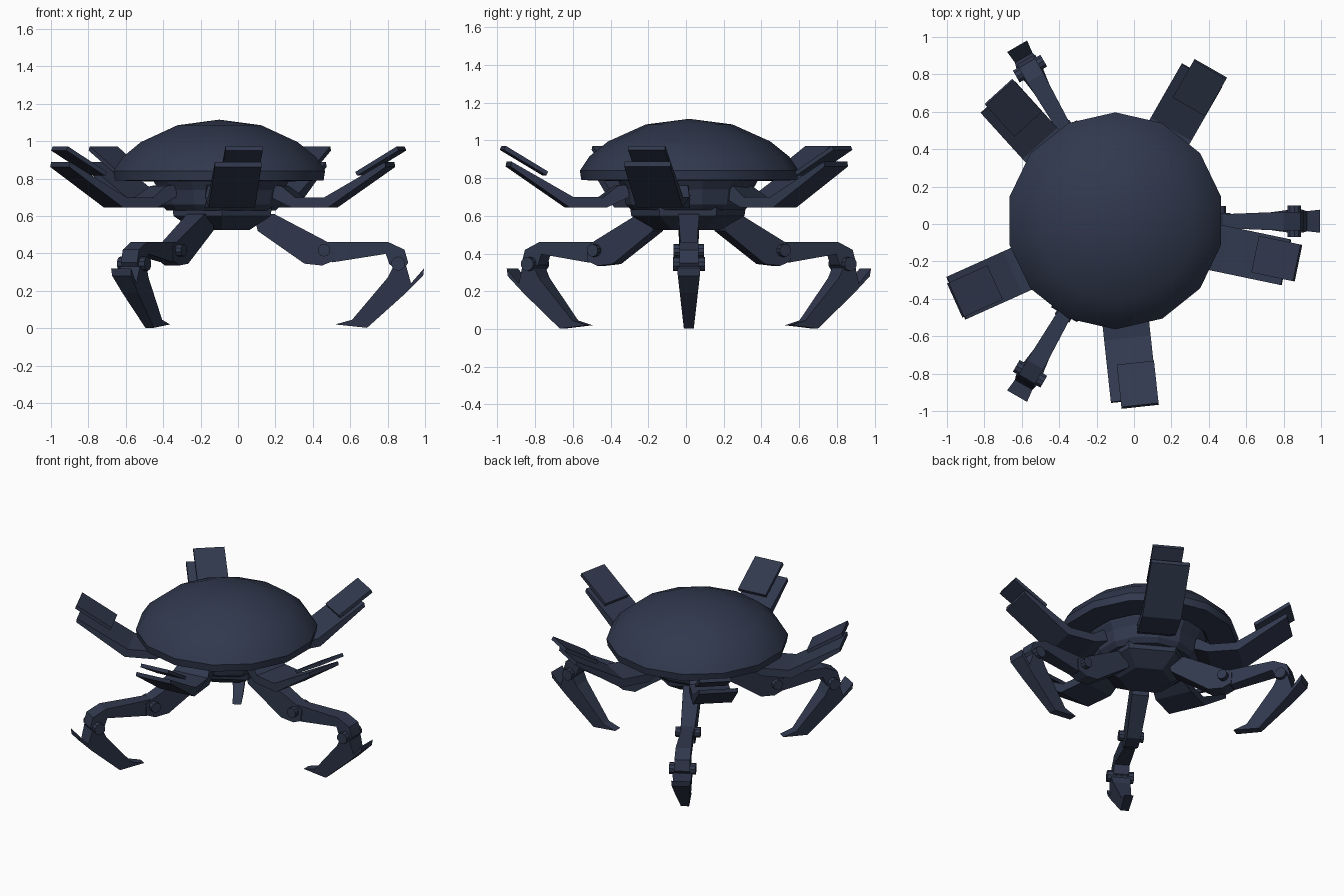
import bpy, bmesh, math
from mathutils import Matrix, Vector

if "Cube" in bpy.data.objects:
    bpy.data.objects.remove(bpy.data.objects["Cube"])

navy = bpy.data.materials.new("dark_navy_metal")
navy.diffuse_color = (0.03, 0.04, 0.075, 1)
navy.use_nodes = True
navy.node_tree.nodes["Principled BSDF"].inputs["Base Color"].default_value = navy.diffuse_color


def finish(bm, name, centre=(0, 0), angle=0, smooth=False):
    """Turn a bmesh into a placed object."""
    bmesh.ops.recalc_face_normals(bm, faces=bm.faces)
    me = bpy.data.meshes.new(name)
    bm.to_mesh(me)
    bm.free()
    me.materials.append(navy)
    ob = bpy.data.objects.new(name, me)
    bpy.context.collection.objects.link(ob)
    ob.location = (centre[0], centre[1], 0)
    ob.rotation_euler.z = math.radians(angle)
    if smooth:
        bpy.ops.object.select_all(action='DESELECT')
        ob.select_set(True)
        bpy.context.view_layer.objects.active = ob
        bpy.ops.object.shade_smooth_by_angle(angle=math.radians(30))
    return ob


def slab(name, profile, half_width, centre, angle):
    """Extrude an (r, z) outline sideways; half_width(r, z) sets the taper."""
    bm = bmesh.new()
    sides = [[bm.verts.new((r, s * half_width(r, z), z)) for r, z in profile] for s in (-1, 1)]
    n = len(profile)
    bm.faces.new(sides[0])
    bm.faces.new(sides[1][::-1])
    for i in range(n):
        j = (i + 1) % n
        bm.faces.new((sides[0][j], sides[0][i], sides[1][i], sides[1][j]))
    return finish(bm, name, centre, angle)


def lathe(name, profile, sides, centre, angle, smooth=False):
    """Revolve an (r, z) line in a few flat sides; r = 0 closes at a pole."""
    bm = bmesh.new()
    rings = []
    for r, z in profile:
        if r == 0:
            rings.append([bm.verts.new((0, 0, z))] * sides)
        else:
            rings.append([bm.verts.new((r * math.cos(2 * math.pi * i / sides),
                                        r * math.sin(2 * math.pi * i / sides), z))
                          for i in range(sides)])
    for a, b in zip(rings, rings[1:]):
        for i in range(sides):
            j = (i + 1) % sides
            corners = list(dict.fromkeys((a[i], a[j], b[j], b[i])))
            bm.faces.new(corners)
    return finish(bm, name, centre, angle, smooth)


def pin(name, r, z, radius, half, centre, angle):
    """Cross pin through a leg joint."""
    bm = bmesh.new()
    m = Matrix.Translation(Vector((r, 0, z))) @ Matrix.Rotation(math.pi / 2, 4, 'X')
    bmesh.ops.create_cone(bm, cap_ends=True, segments=10, radius1=radius,
                          radius2=radius, depth=2 * half, matrix=m)
    return finish(bm, name, centre, angle, True)


# Domed shell with its rim and underside
lathe("dome_shell",
      [(0, 1.115), (.23, 1.085), (.43, .995), (.53, .915), (.58, .84),
       (.572, .79), (.40, .785), (.38, .83), (0, .83)],
      14, (-.10, .017), 90, True)

# Central body under the shell
lathe("body_drum",
      [(0, .83), (.385, .83), (.37, .785), (.345, .74), (.33, .66), (.30, .63), (0, .63)],
      14, (-.09, .01), 90)
lathe("leg_hub",
      [(0, .67), (.31, .67), (.30, .60), (.17, .525), (0, .525)],
      6, (-.085, .01), 30)

# Five bent arms, each with a floating plate above its tip
arm = [(.93, .888), (.935, .862), (.62, .645), (.42, .645), (.30, .70),
       (.28, .77), (.36, .76), (.44, .70), (.60, .70)]
plate = [(.735, .835), (.745, .815), (.972, .95), (.962, .972)]
for k in range(5):
    a = -83.8 + 72 * k
    slab(f"arm_{k + 1}", arm, lambda r, z: .125 if r > .4 else .10, (-.10, -.014), a)
    slab(f"arm_plate_{k + 1}", plate, lambda r, z: .10, (-.072, -.011), a)

# Three jointed legs
thigh = [(.17, .61), (.28, .61), (.55, .468), (.60, .44), (.595, .36),
         (.535, .335), (.44, .345), (.19, .52)]
shin = [(.52, .462), (.885, .462), (.975, .42), (.995, .35), (.965, .305),
        (.895, .34), (.875, .397), (.59, .352), (.52, .39)]
foot = [(.915, .33), (.985, .33), (1.01, .24), (1.08, .32), (1.075, .28), (.985, .19),
        (.775, .002), (.605, .02), (.695, .045), (.885, .27)]
hub = (-.085, .015)
for k in range(3):
    a = 120 * k
    slab(f"thigh_{k + 1}", thigh, lambda r, z: .055 if r < .4 else .045, hub, a)
    slab(f"shin_{k + 1}", shin, lambda r, z: .036 if r < .75 else .05, hub, a)
    slab(f"foot_{k + 1}", foot, lambda r, z: .026 + .115 * min(z, .31), hub, a)
    pin(f"knee_pin_{k + 1}", .545, .417, .034, .08, hub, a)
    pin(f"ankle_pin_{k + 1}", .942, .345, .038, .085, hub, a)
